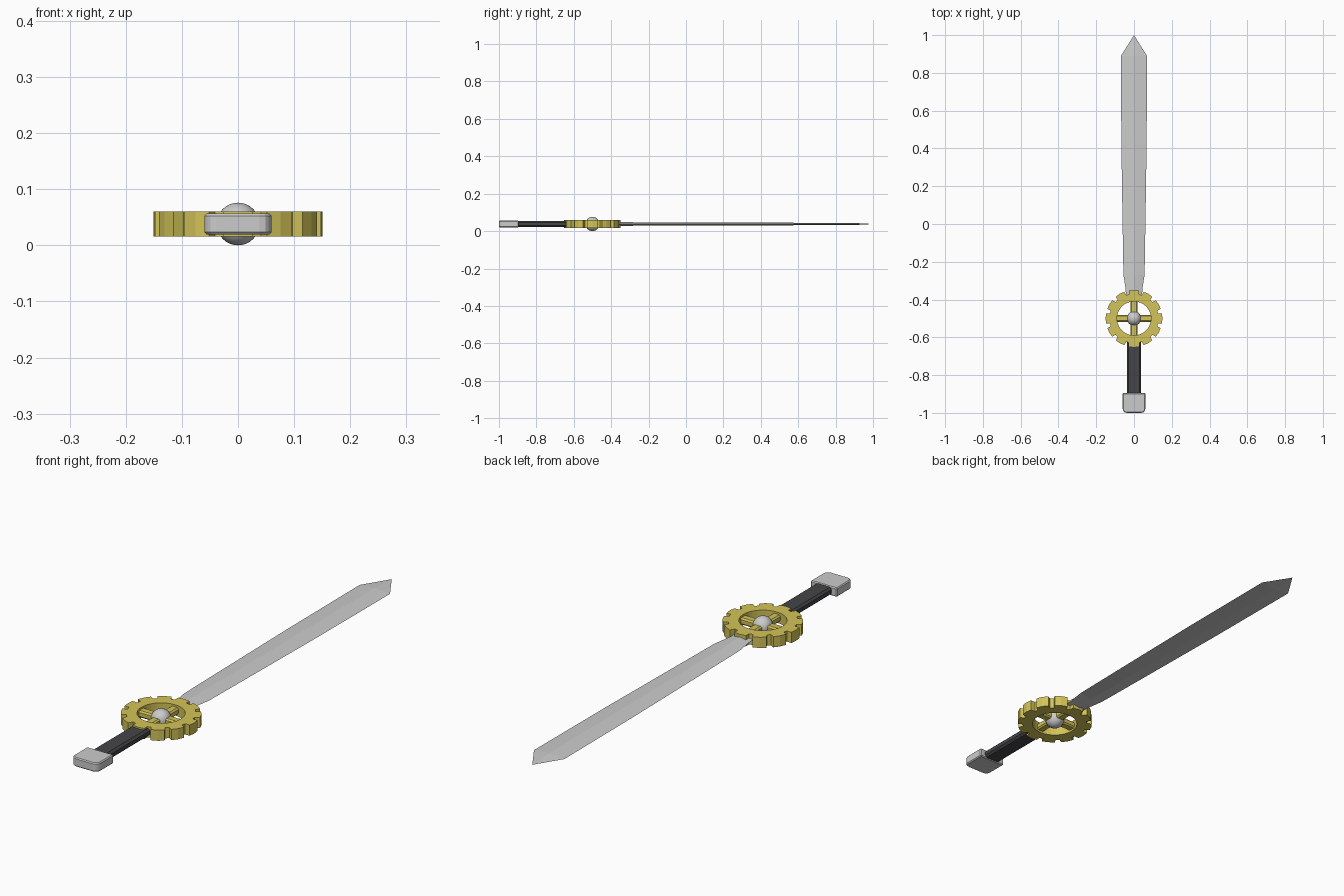
import bpy, bmesh
from math import sin, cos, radians, pi

if "Cube" in bpy.data.objects:
    bpy.data.objects.remove(bpy.data.objects["Cube"])

Z = 0.038      # mid-plane height
GY = -0.5      # gear centre


def material(name, rgb):
    m = bpy.data.materials.new(name)
    m.diffuse_color = (*rgb, 1)
    m.use_nodes = True
    m.node_tree.nodes["Principled BSDF"].inputs["Base Color"].default_value = m.diffuse_color
    return m


gold = material("gold", (0.65, 0.55, 0.1))
dark = material("dark_grip", (0.06, 0.06, 0.065))
steel = material("steel", (0.6, 0.6, 0.6))


def add_mesh(name, verts, faces, mat=None):
    me = bpy.data.meshes.new(name)
    me.from_pydata(verts, [], faces)
    bm = bmesh.new()
    bm.from_mesh(me)
    bmesh.ops.remove_doubles(bm, verts=bm.verts, dist=1e-5)
    bmesh.ops.recalc_face_normals(bm, faces=bm.faces)
    bm.to_mesh(me)
    bm.free()
    ob = bpy.data.objects.new(name, me)
    bpy.context.collection.objects.link(ob)
    if mat:
        me.materials.append(mat)
    return ob


def loft(name, rings, mat=None):
    """Skin equal-length rings of points and cap both ends."""
    n = len(rings[0])
    verts = [p for r in rings for p in r]
    faces = [(k * n + i, k * n + (i + 1) % n, (k + 1) * n + (i + 1) % n, (k + 1) * n + i)
             for k in range(len(rings) - 1) for i in range(n)]
    faces += [tuple(range(n)), tuple(range((len(rings) - 1) * n, len(rings) * n))]
    return add_mesh(name, verts, faces, mat)


def box(name, loc, size, mat=None, bevel=0, segs=1):
    bpy.ops.mesh.primitive_cube_add(size=1, location=loc)
    ob = bpy.context.object
    ob.name = name
    ob.scale = size
    bpy.ops.object.transform_apply(location=False, rotation=False)
    if mat:
        ob.data.materials.append(mat)
    if bevel:
        b = ob.modifiers.new("bevel", 'BEVEL')
        b.width, b.segments = bevel, segs
    return ob


# Blade: diamond section, narrow neck, slight flare, pointed tip
stations = [(-0.39, 0.043, 0.011), (-0.345, 0.044, 0.011), (-0.27, 0.056, 0.009),
            (-0.03, 0.06, 0.008), (0.43, 0.067, 0.007), (0.89, 0.069, 0.006)]
rings = [[(w, y, Z), (0, y, Z + t), (-w, y, Z), (0, y, Z - t)] for y, w, t in stations]
blade = loft("blade", rings, steel)
bm = bmesh.new()
bm.from_mesh(blade.data)
end = max(bm.faces, key=lambda f: f.calc_center_median().y if len(f.verts) == 4 and
          all(v.co.y > 0.88 for v in f.verts) else -9)
bmesh.ops.poke(bm, faces=[end])
max(bm.verts, key=lambda v: (v.co.y > 0.88 and abs(v.co.x) < 1e-3
                             and abs(v.co.z - Z) < 1e-3)).co = (0, 1.0, Z)
bm.to_mesh(blade.data)
bm.free()

# Grip: octagonal bar
w, h, c = 0.037, 0.0155, 0.008
octagon = [(w, -h + c), (w, h - c), (w - c, h), (c - w, h),
           (-w, h - c), (-w, c - h), (c - w, -h), (w - c, -h)]
loft("grip", [[(x, y, Z + z) for x, z in octagon] for y in (-0.91, -0.615)], dark)

# Pommel: block with rounded lower corners
pw, r = 0.06, 0.022
side = [(pw - r + r * sin(radians(a)), -1 + r - r * cos(radians(a))) for a in range(0, 91, 30)]
outline = side + [(pw, -0.895), (-pw, -0.895)] + [(-x, y) for x, y in reversed(side)]
pommel = loft("pommel", [[(x, y, z) for x, y in outline] for z in (Z - 0.0185, Z + 0.0185)])
b = pommel.modifiers.new("bevel", 'BEVEL')
b.width, b.segments = 0.004, 1

# Gear guard: twelve broad teeth around an open centre
T = 0.022
outer, inner = [], []
for k in range(12):
    for a, rad in ((-10, 0.15), (0, 0.151), (10, 0.15), (11.5, 0.13), (18.5, 0.13)):
        t = radians(30 * k + a)
        outer.append((rad * cos(t), GY + rad * sin(t)))
        inner.append((0.09 * cos(t), GY + 0.09 * sin(t)))
n = len(outer)
loops = [(outer, -T), (outer, T), (inner, T), (inner, -T)]
verts = [(x, y, Z + z) for loop, z in loops for x, y in loop]
faces = [(l * n + i, l * n + (i + 1) % n, (l + 1) % 4 * n + (i + 1) % n, (l + 1) % 4 * n + i)
         for l in range(4) for i in range(n)]
add_mesh("gear_guard", verts, faces, gold)

# Spokes
for k in range(4):
    a = k * pi / 2
    s = box(f"spoke_{k + 1}", (0.058 * cos(a), GY + 0.058 * sin(a), Z),
            (0.08, 0.036, 0.028), gold, 0.006)
    s.rotation_euler.z = a

# Centre ball
bpy.ops.mesh.primitive_uv_sphere_add(segments=32, ring_count=16, radius=0.038,
                                     location=(0, GY, Z))
bpy.context.object.name = "centre_ball"
bpy.ops.object.shade_smooth()
